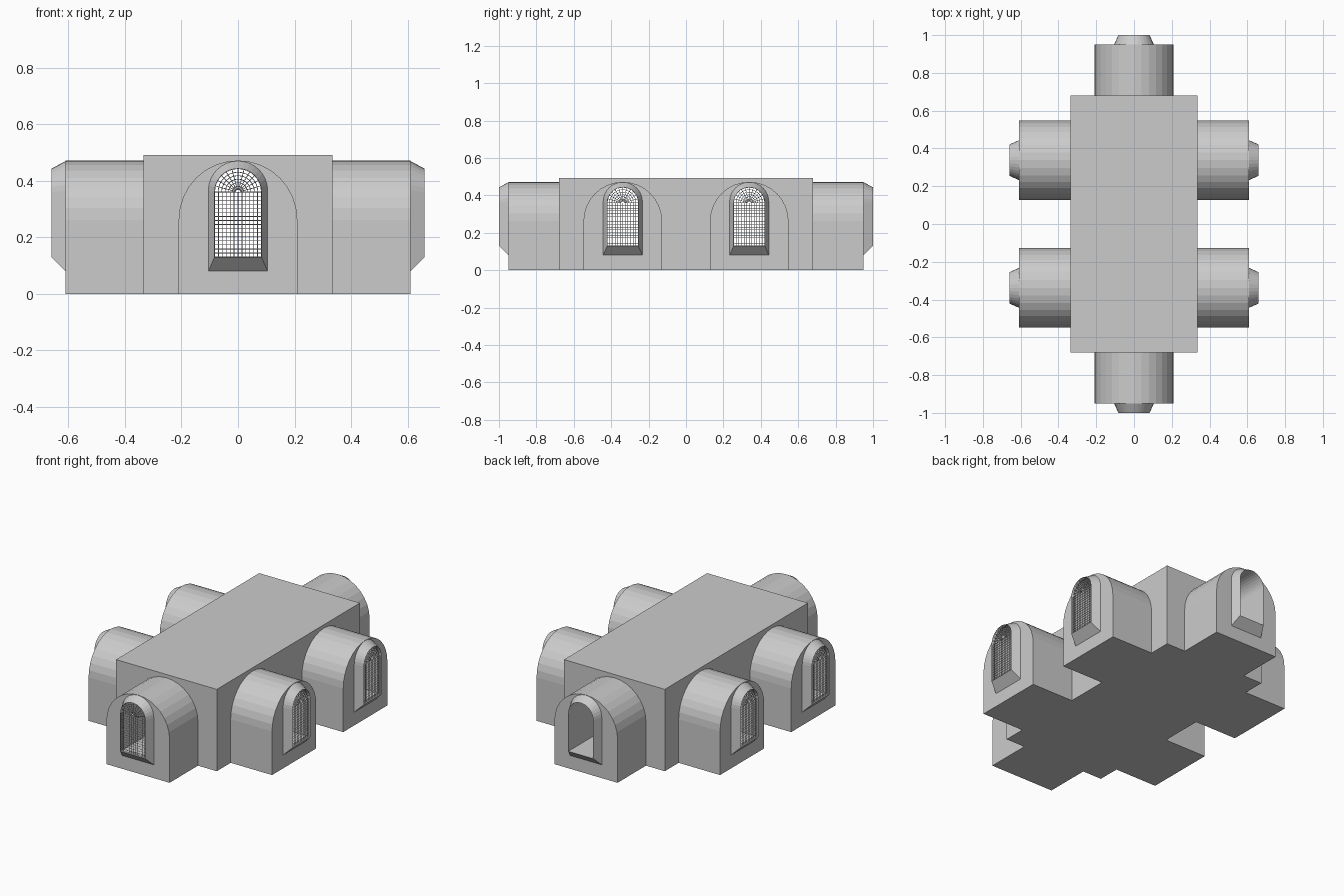
import bpy, bmesh, math
from mathutils import Matrix

if "Cube" in bpy.data.objects:
    bpy.data.objects.remove(bpy.data.objects["Cube"])

ARCH = 16
HALL_X, HALL_Y, HALL_H = 0.335, 0.68, 0.492


def arch_ring(w, z0, zc, d):
    """Arched outline facing -y at distance d from the origin."""
    pts = [(-w, -d, z0)]
    for i in range(ARCH + 1):
        a = math.pi * (1 - i / ARCH)
        pts.append((w * math.cos(a), -d, zc + w * math.sin(a)))
    return pts + [(w, -d, z0)]


def make(name, bm, matrix=Matrix()):
    bmesh.ops.recalc_face_normals(bm, faces=bm.faces)
    mesh = bpy.data.meshes.new(name)
    bm.to_mesh(mesh)
    bm.free()
    obj = bpy.data.objects.new(name, mesh)
    obj.matrix_world = matrix
    bpy.context.collection.objects.link(obj)
    return obj


def loft(name, rings, matrix=Matrix(), caps=False, loop=False):
    bm = bmesh.new()
    vs = [[bm.verts.new(p) for p in r] for r in rings]
    pairs = list(zip(vs, vs[1:])) + ([(vs[-1], vs[0])] if loop else [])
    for a, b in pairs:
        for i in range(len(a)):
            j = (i + 1) % len(a)
            bm.faces.new((a[i], a[j], b[j], b[i]))
    if caps:
        bm.faces.new(vs[0])
        bm.faces.new(vs[-1])
    return make(name, bm, matrix)


def opening(d):
    return arch_ring(0.083, 0.13, 0.36, d)


def porch(name, wall, length, matrix):
    # Vaulted porch, sloped window surround and inner passage in one shell
    end = wall + length
    loft(name, [arch_ring(0.21, 0, 0.262, wall),
                arch_ring(0.21, 0, 0.262, end),
                arch_ring(0.105, 0.08, 0.365, end),
                opening(end + 0.05),
                opening(wall)], matrix, loop=True)


def grille(name, d, matrix):
    # Square grid below, radial fan in the arch head
    cols, rows, spokes, rings = 12, 16, 12, 6
    w, z0, zc = 0.083, 0.13, 0.36
    bm = bmesh.new()

    def patch(nu, nv, f):
        g = [[bm.verts.new(f(i / nu, j / nv)) for j in range(nv + 1)] for i in range(nu + 1)]
        for i in range(nu):
            for j in range(nv):
                bm.faces.new((g[i][j], g[i + 1][j], g[i + 1][j + 1], g[i][j + 1]))

    patch(cols, rows, lambda u, v: (w * (2 * u - 1), -d, z0 + (zc - z0) * v))

    def fan(u, v):
        r = w * (0.1 + 0.9 * v)
        a = math.pi * (1 - u)
        return (r * math.cos(a), -d, zc + r * math.sin(a))
    patch(spokes, rings, fan)
    bmesh.ops.remove_doubles(bm, verts=bm.verts, dist=0.0005)
    obj = make(name, bm, matrix)
    wire = obj.modifiers.new("bars", 'WIREFRAME')
    wire.thickness = 0.0035
    wire.use_even_offset = False


# Central hall
bm = bmesh.new()
bmesh.ops.create_cube(bm, size=1, matrix=Matrix.Translation((0, 0, HALL_H / 2))
                      @ Matrix.Diagonal((2 * HALL_X, 2 * HALL_Y, HALL_H, 1)))
hall = make("central_hall", bm)

# Porches: (label, turn in degrees, offset along y, wall distance, has grille)
layout = [("front", 0, 0, HALL_Y, True), ("back", 180, 0, HALL_Y, False)]
for s, tag in ((-1, "front"), (1, "back")):
    layout += [("right_" + tag, 90, 0.338 * s, HALL_X, True),
               ("left_" + tag, -90, 0.338 * s, HALL_X, True)]
for label, turn, y, wall, barred in layout:
    m = Matrix.Translation((0, y, 0)) @ Matrix.Rotation(math.radians(turn), 4, 'Z')
    length = 0.27 if wall == HALL_Y else 0.275
    porch(label + "_porch", wall, length, m)
    if barred:
        grille(label + "_grille", wall + length + 0.04, m)

# Passages cut straight through the hall
for name, turn, y in (("long", 0, 0), ("front", 90, -0.338), ("back", 90, 0.338)):
    m = Matrix.Translation((0, y, 0)) @ Matrix.Rotation(math.radians(turn), 4, 'Z')
    cutter = loft(name + "_passage_cutter", [opening(-0.8), opening(0.8)], m, caps=True)
    cutter.hide_render = True
    cutter.hide_set(True)
    cut = hall.modifiers.new(name + "_passage", 'BOOLEAN')
    cut.operation = 'DIFFERENCE'
    cut.solver = 'EXACT'
    cut.object = cutter
